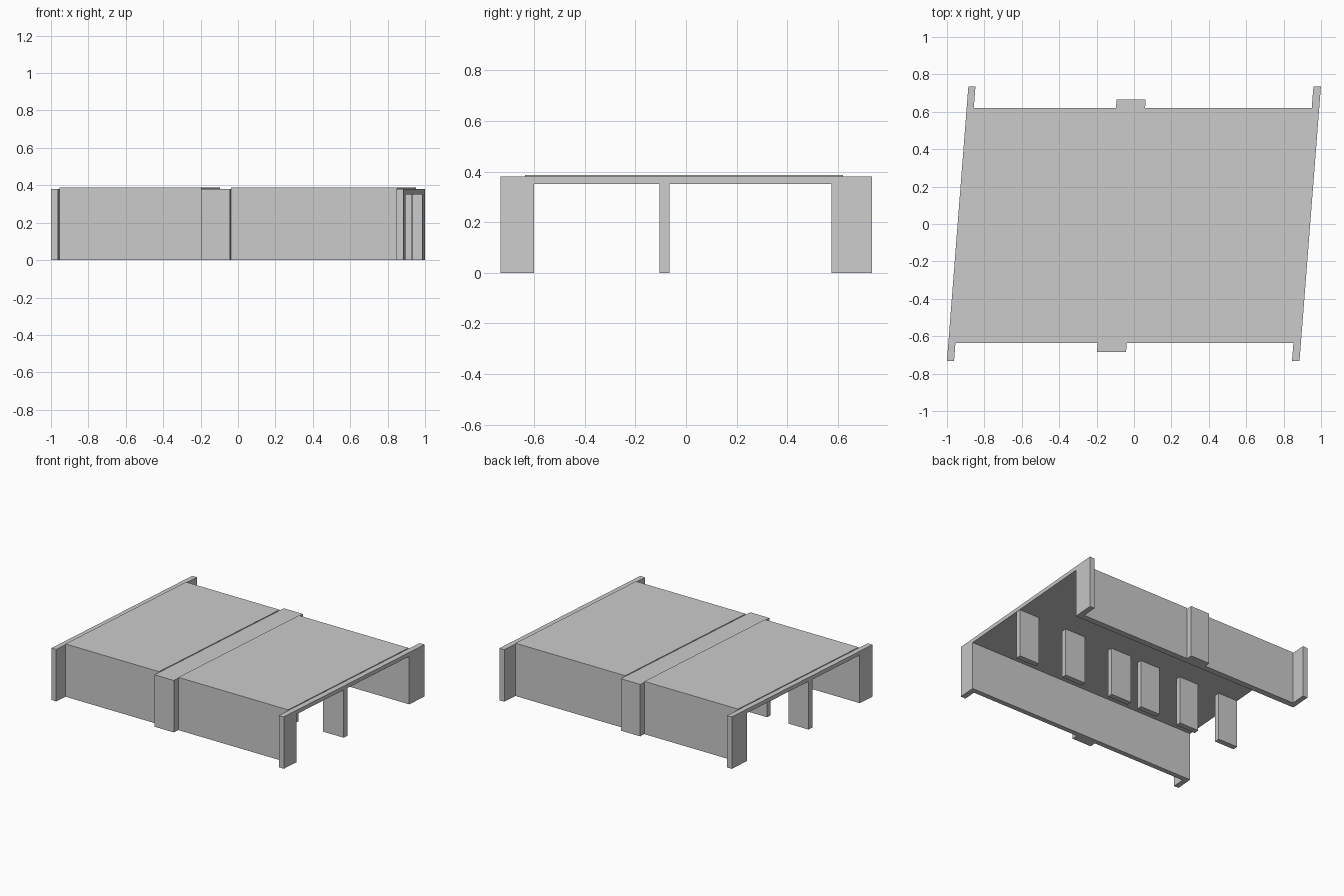
import bpy, bmesh

if "Cube" in bpy.data.objects:
    bpy.data.objects.remove(bpy.data.objects["Cube"])

SHEAR = 0.078          # plan skew: x shift per unit of y
INNER_FRONT, INNER_BACK = -0.60, 0.575
SOFFIT = 0.352


def skewed_prism(name, profile, x0, x1):
    """Extrude a (y, z) profile from x0 to x1, skewed in plan."""
    bm = bmesh.new()
    face = bm.faces.new([bm.verts.new((x0 + SHEAR * y, y, z)) for y, z in profile])
    ext = bmesh.ops.extrude_face_region(bm, geom=[face])
    moved = [v for v in ext["geom"] if isinstance(v, bmesh.types.BMVert)]
    bmesh.ops.translate(bm, verts=moved, vec=(x1 - x0, 0, 0))
    bmesh.ops.recalc_face_normals(bm, faces=bm.faces)
    mesh = bpy.data.meshes.new(name)
    bm.to_mesh(mesh)
    bm.free()
    obj = bpy.data.objects.new(name, mesh)
    bpy.context.collection.objects.link(obj)
    return obj


def portal(name, x0, x1, front, back, top):
    """Two walls and a roof as one upside-down U."""
    profile = [(front, 0), (INNER_FRONT, 0), (INNER_FRONT, SOFFIT),
               (INNER_BACK, SOFFIT), (INNER_BACK, 0), (back, 0),
               (back, top), (front, top)]
    return skewed_prism(name, profile, x0, x1)


# End frames, roofed spans and the projecting centre band
portal("left_end_frame", -0.943, -0.905, -0.733, 0.734, 0.381)
portal("left_span", -0.905, -0.145, -0.637, 0.62, 0.387)
portal("centre_band", -0.145, 0.011, -0.684, 0.665, 0.381)
portal("right_span", 0.011, 0.902, -0.637, 0.62, 0.387)
portal("right_end_frame", 0.902, 0.942, -0.733, 0.736, 0.381)

# Row of flat piers under the roof, three to each half
pier = [(-0.105, 0), (-0.065, 0), (-0.065, SOFFIT), (-0.105, SOFFIT)]
for side, first, step, width in (("left", -0.943, 0.337, 0.16),
                                 ("right", -0.022, 0.397, 0.167)):
    for i in range(3):
        x = first + i * step
        skewed_prism(f"{side}_pier_{i + 1}", pier, x, x + width)
